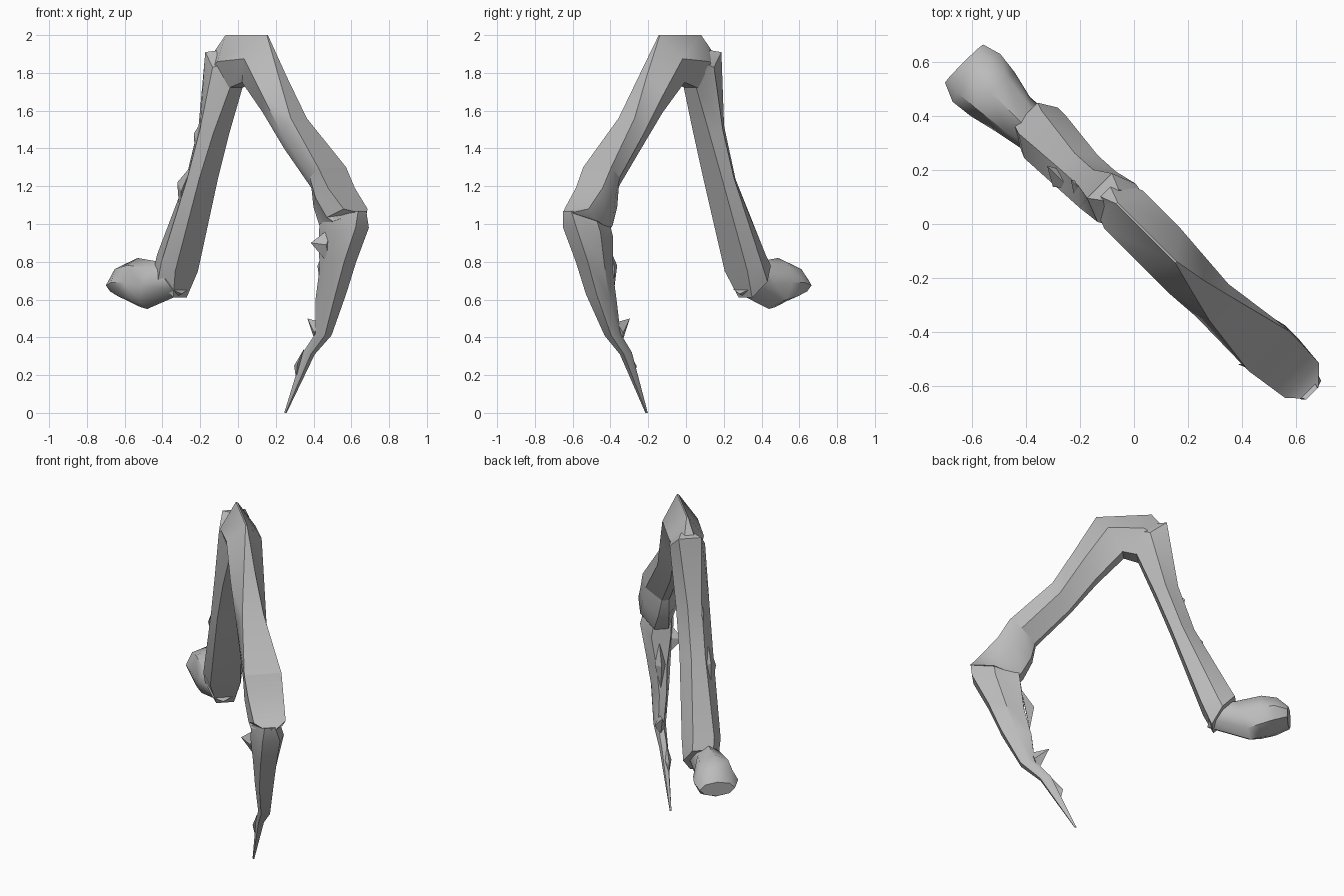
import bpy, bmesh, math
from mathutils import Vector

if "Cube" in bpy.data.objects:
    bpy.data.objects.remove(bpy.data.objects["Cube"])

grey = bpy.data.materials.new("shell grey")
grey.diffuse_color = (0.5, 0.5, 0.5, 1)
grey.use_nodes = True
grey.node_tree.nodes["Principled BSDF"].inputs["Base Color"].default_value = grey.diffuse_color

R = math.sqrt(0.5)
def P(s, z, n=0.0):
    """s runs along the leg's diagonal plane, n across it."""
    return Vector(((s + n) * R, (n - s) * R, z))

def finish(name, bm, angle=35):
    bmesh.ops.recalc_face_normals(bm, faces=bm.faces)
    me = bpy.data.meshes.new(name)
    bm.to_mesh(me)
    bm.free()
    me.materials.append(grey)
    ob = bpy.data.objects.new(name, me)
    bpy.context.collection.objects.link(ob)
    bpy.ops.object.select_all(action='DESELECT')
    bpy.context.view_layer.objects.active = ob
    ob.select_set(True)
    bpy.ops.object.shade_smooth_by_angle(angle=math.radians(angle))

def loft(name, rings, angle=35):
    bm = bmesh.new()
    rings = [[bm.verts.new(p) for p in r] for r in rings]
    sides = len(rings[0])
    for a, b in zip(rings, rings[1:]):
        for k in range(sides):
            j = (k + 1) % sides
            bm.faces.new((a[k], a[j], b[j]))
            bm.faces.new((a[k], b[j], b[k]))
    bm.faces.new(rings[0])
    bm.faces.new(rings[-1])
    finish(name, bm, angle)

def limb(name, sections):
    """Section = outer s,z, inner s,z, half widths (outer, middle, inner), n offset."""
    rings = []
    for os_, oz, is_, iz, wo, wm, wi, n0 in sections:
        o, i = P(os_, oz, n0), P(is_, iz, n0)
        prof = ((0, -wo), (0, wo), (.5, wm), (1, wi), (1, -wi), (.5, -wm))
        rings.append([o.lerp(i, u) + P(0, 0, v) for u, v in prof])
    loft(name, rings)

def bulb(name, sections, sides=8):
    """Round section = top s,z, bottom s,z, half width, n offset."""
    rings = []
    for os_, oz, is_, iz, w, n0 in sections:
        o, i = P(os_, oz, n0), P(is_, iz, n0)
        c, h = (o + i) / 2, (o - i) / 2
        rings.append([c + h * math.cos(k * math.tau / sides)
                      + P(0, 0, w * math.sin(k * math.tau / sides)) for k in range(sides)])
    loft(name, rings, 45)

def spike(name, a, b, tip, w, n0=0.0, lean=0.0):
    """Thorn: a base from a to b, ending in a tip that leans across the leg."""
    bm = bmesh.new()
    va, vb = (bm.verts.new(P(*p, n0)) for p in (a, b))
    vt = bm.verts.new(P(*tip, n0 + lean))
    m = ((a[0] + b[0]) / 2, (a[1] + b[1]) / 2)
    l, r = bm.verts.new(P(*m, n0 - w)), bm.verts.new(P(*m, n0 + w))
    for f in ((va, l, vt), (l, vb, vt), (vb, r, vt), (r, va, vt), (va, r, vb, l)):
        bm.faces.new(f)
    finish(name, bm, 20)

# Flared hip joint
bulb("hip_joint", [
    (-.50, .78, -.41, .63, .08, -.01),
    (-.56, .80, -.65, .55, .09, -.03),
    (-.72, .82, -.70, .56, .115, -.03),
    (-.81, .79, -.78, .59, .125, -.03),
    (-.87, .72, -.86, .63, .10, -.025)])

# Long upper leg rising from the hip to the peak
limb("inner_leg", [
    (-.57, .78, -.44, .61, .06, .10, .05, .005),
    (-.54, .84, -.38, .75, .06, .11, .085, -.005),
    (-.34, 1.24, -.21, 1.24, .04, .095, .07, -.01),
    (-.25, 1.52, -.12, 1.48, .04, .095, .06, -.005),
    (-.19, 1.91, -.01, 1.75, .065, .10, .045, .01),
    (-.13, 1.92, .03, 1.77, .03, .08, .04, .02)])

# Peak and thigh of the outer leg
limb("outer_thigh", [
    (-.17, 1.90, -.11, 1.74, .03, .07, .04, .01),
    (-.10, 2.0, -.03, 1.72, .004, .10, .05, .01),
    (.21, 2.0, .06, 1.75, .004, .10, .04, .01),
    (.33, 1.78, .21, 1.59, .03, .095, .03, .005),
    (.45, 1.56, .36, 1.40, .06, .085, .02, .005),
    (.685, 1.30, .55, 1.19, .105, .10, .02, .02)])

# Knee
limb("knee", [
    (.685, 1.30, .55, 1.19, .105, .10, .02, .02),
    (.75, 1.19, .57, 1.09, .10, .105, .03, .025),
    (.85, 1.08, .62, .99, .09, .10, .04, .03),
    (.91, 1.06, .64, .97, .03, .09, .04, .025)])

# Shin tapering to the claw
limb("shin", [
    (.91, 1.07, .64, 1.0, .03, .08, .05, .02),
    (.90, .98, .63, .93, .05, .095, .055, .03),
    (.81, .80, .61, .76, .045, .07, .03, .03),
    (.74, .63, .57, .60, .04, .05, .02, .03),
    (.63, .41, .55, .42, .025, .035, .015, .045),
    (.52, .31, .46, .32, .015, .025, .015, .04),
    (.33, .0, .32, .0, .004, .005, .004, .03)])

# Thorns along both legs
spike("shin_thorn_top", (.74, 1.0), (.70, .78), (.64, .90), .05, -.01, -.085)
spike("shin_thorn_middle", (.63, .90), (.58, .64), (.555, .78), .03, .04)
spike("shin_thorn_low", (.57, .48), (.53, .37), (.47, .50), .03, .05)
spike("claw_thorn", (.47, .34), (.41, .18), (.395, .25), .02, .025)
spike("leg_thorn_top", (-.20, 1.57), (-.27, 1.30), (-.28, 1.48), .03, -.05)
spike("leg_thorn_low", (-.26, 1.32), (-.36, 1.03), (-.38, 1.22), .04, -.075)
